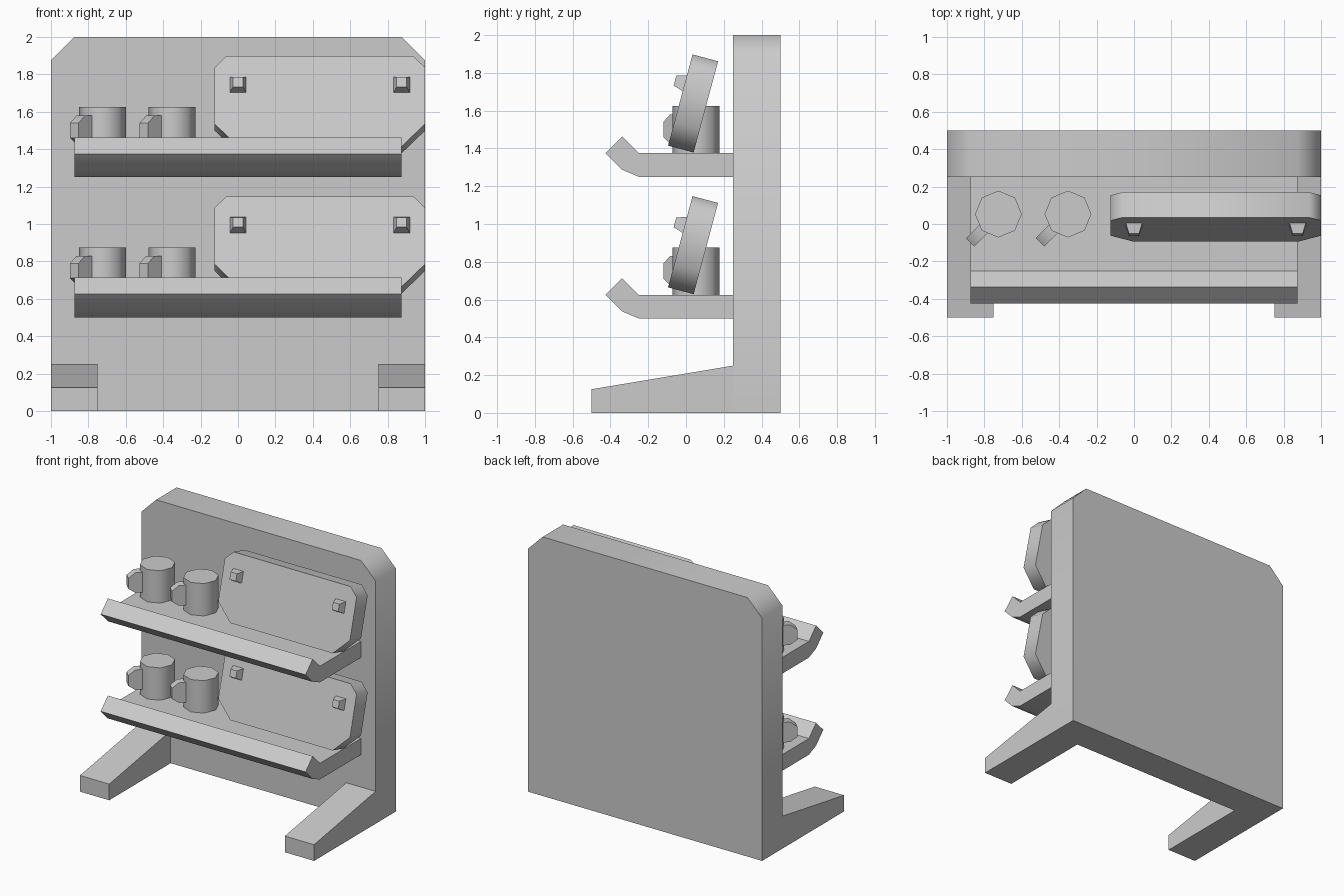
import bpy, bmesh
from math import radians, pi, sqrt
from mathutils import Matrix

if "Cube" in bpy.data.objects:
    bpy.data.objects.remove(bpy.data.objects["Cube"])


def finish(name, bm, matrix=Matrix(), angle=50):
    bmesh.ops.transform(bm, matrix=matrix, verts=bm.verts)
    bmesh.ops.recalc_face_normals(bm, faces=bm.faces)
    mesh = bpy.data.meshes.new(name)
    bm.to_mesh(mesh)
    bm.free()
    mesh.shade_smooth()
    mesh.set_sharp_from_angle(angle=radians(angle))
    obj = bpy.data.objects.new(name, mesh)
    bpy.context.collection.objects.link(obj)
    return obj


def prism(name, profile, start, end, axis, matrix=Matrix(), angle=50):
    """Extrude a profile along X (profile = y, z) or Y (profile = x, z)."""
    bm = bmesh.new()
    place = (lambda u, v, t: (t, u, v)) if axis == 'X' else (lambda u, v, t: (u, t, v))
    rings = [[bm.verts.new(place(u, v, t)) for u, v in profile] for t in (start, end)]
    for ring in rings:
        bm.faces.new(ring)
    n = len(profile)
    for i in range(n):
        j = (i + 1) % n
        bm.faces.new((rings[0][i], rings[0][j], rings[1][j], rings[1][i]))
    return finish(name, bm, matrix, angle)


def cone(name, sides, r1, r2, depth, matrix):
    bm = bmesh.new()
    bmesh.ops.create_cone(bm, cap_ends=True, segments=sides, radius1=r1, radius2=r2, depth=depth)
    return finish(name, bm, matrix)


T = Matrix.Translation

# Back board with clipped top corners
prism("back_board", [(-1, 0), (1, 0), (1, 1.875), (0.875, 2), (-0.875, 2), (-1, 1.875)],
      0.25, 0.5, 'Y')

# Sloped feet
for side, x in (("left", -1), ("right", 0.75)):
    prism(f"{side}_foot", [(0.25, 0), (0.25, 0.25), (-0.5, 0.125), (-0.5, 0)], x, x + 0.25, 'X')

for level, z in (("lower", 0.625), ("upper", 1.375)):
    base = T((0, 0, z))

    # Shelf with upturned lip
    prism(f"{level}_shelf", [(0.25, -0.125), (0.25, 0), (-0.25, 0), (-0.338, 0.088),
                             (-0.426, 0), (-0.338, -0.088), (-0.25, -0.125)],
          -0.875, 0.875, 'X', base, 40)

    # Mugs with handles turned to the front left
    for i, x in enumerate((-0.725, -0.353), 1):
        mug = base @ T((x, 0.053, 0))
        cone(f"{level}_mug_{i}", 8, 0.125, 0.125, 0.25, mug @ T((0, 0, 0.125)))
        prism(f"{level}_mug_handle_{i}", [(0.09, 0.05), (0.163, 0.05), (0.213, 0.085),
                                          (0.213, 0.165), (0.163, 0.205), (0.09, 0.205)],
              -0.032, 0.032, 'Y', mug @ Matrix.Rotation(radians(-135), 4, 'Z'))

    # Leaning tray with clipped corners
    tray = base @ T((0.4375, 0.0375, 0.263)) @ Matrix.Rotation(radians(-15), 4, 'X')
    w, h, a, b = 0.5625, 0.25, 0.0625, 0.125
    prism(f"{level}_tray", [(-w + b, -h), (w - b, -h), (w, -h + b), (w, h - a),
                            (w - a, h), (-w + a, h), (-w, h - a), (-w, -h + b)],
          -0.07, 0.07, 'Y', tray)

    # Tapered tray knobs
    for side, s in (("left", -1), ("right", 1)):
        knob = (tray @ T((s * 0.4375, -0.096, 0.092)) @ Matrix.Rotation(pi / 2, 4, 'X')
                @ Matrix.Rotation(pi / 4, 4, 'Z'))
        cone(f"{level}_{side}_tray_knob", 4, 0.044 * sqrt(2), 0.027 * sqrt(2), 0.056, knob)
